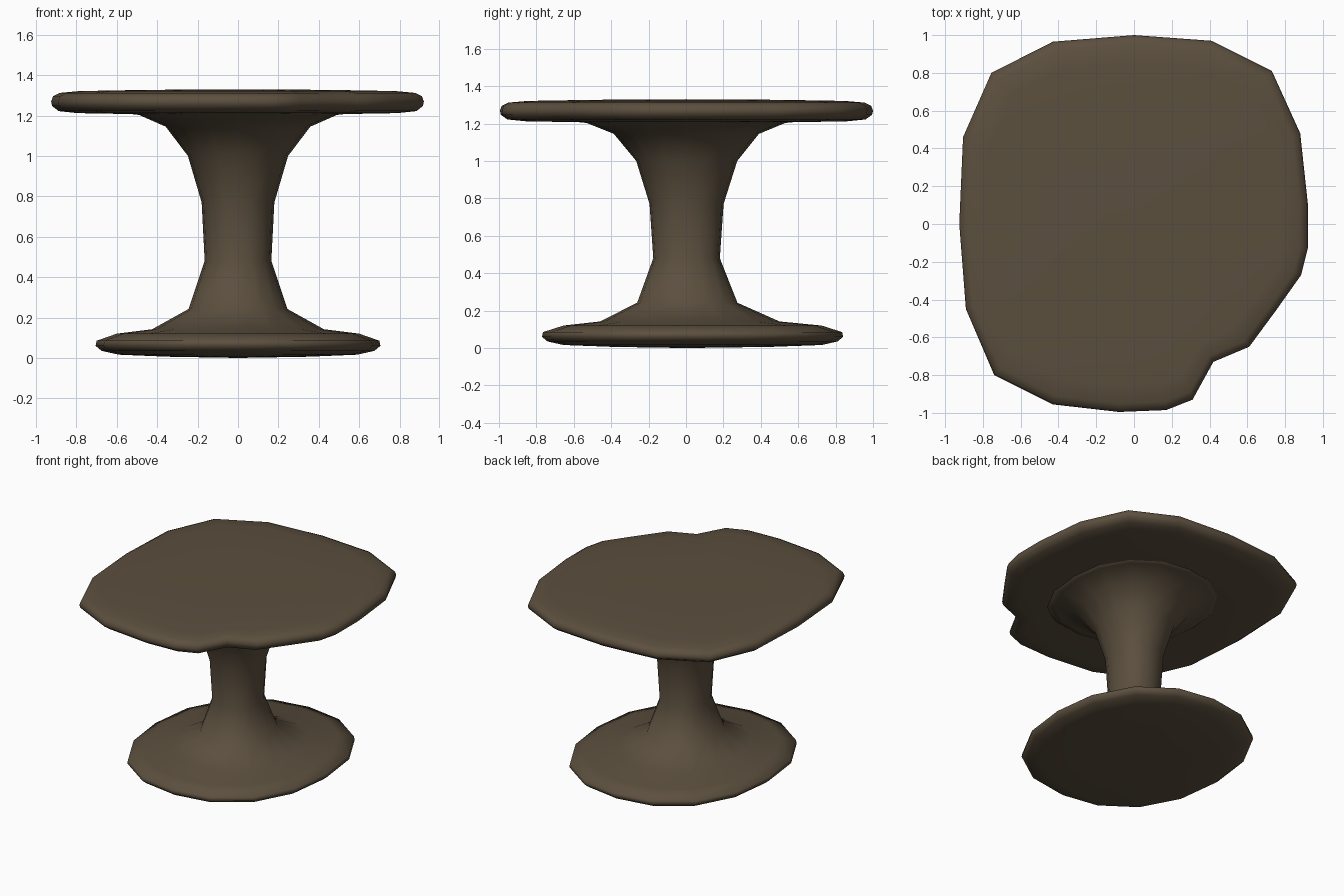
import bpy, bmesh, math

wood = bpy.data.materials.new("dark brown wood")
wood.diffuse_color = (0.105, 0.078, 0.048, 1)


def loft(name, rings, z_bottom, z_top):
    """Skin a stack of equal-count rings and close both ends with fans."""
    bm = bmesh.new()
    loops = [[bm.verts.new(p) for p in r] for r in rings]
    n = len(loops[0])
    for a, b in zip(loops, loops[1:]):
        for i in range(n):
            j = (i + 1) % n
            bm.faces.new((a[i], a[j], b[j], b[i]))
    for loop, z in ((loops[0], z_bottom), (loops[-1], z_top)):
        c = bm.verts.new((0, 0, z))
        for i in range(n):
            bm.faces.new((loop[i], loop[(i + 1) % n], c))
    bmesh.ops.recalc_face_normals(bm, faces=bm.faces)
    for f in bm.faces:
        f.smooth = True
    me = bpy.data.meshes.new(name)
    bm.to_mesh(me)
    bm.free()
    me.materials.append(wood)
    ob = bpy.data.objects.new(name, me)
    bpy.context.collection.objects.link(ob)
    return ob


def oval(rx, ry, cy, z, power, n=16):
    """Rounded oval ring (superellipse)."""
    pts = []
    for i in range(n):
        a = 2 * math.pi * i / n
        c, s = math.cos(a), math.sin(a)
        k = (abs(c) ** power + abs(s) ** power) ** (-1 / power)
        pts.append((rx * c * k, cy + ry * s * k, z))
    return pts


# Pedestal: foot disc, narrow stem and flared neck (rx, ry, centre y, z)
profile = [
    (0.35, 0.42, 0.03, 0.006), (0.59, 0.69, 0.035, 0.016),
    (0.675, 0.775, 0.035, 0.035), (0.705, 0.805, 0.035, 0.06),
    (0.70, 0.80, 0.035, 0.085), (0.60, 0.69, 0.035, 0.12),
    (0.425, 0.48, 0.02, 0.142), (0.245, 0.268, 0.007, 0.242),
    (0.165, 0.178, 0.003, 0.48), (0.18, 0.198, 0.003, 0.77),
    (0.248, 0.27, 0.004, 1.0), (0.358, 0.388, 0.002, 1.145),
    (0.49, 0.53, 0.0, 1.203), (0.60, 0.65, 0.0, 1.215),
]
loft("pedestal", [oval(*p, 2.25) for p in profile], 0.0, 1.22)

# Table top: oval outline with a bite out of the front right corner
outline = [
    (0.92, 0.11), (0.88, 0.48), (0.73, 0.81), (0.41, 0.97), (0, 1),
    (-0.43, 0.965), (-0.755, 0.80), (-0.905, 0.46), (-0.925, 0),
    (-0.89, -0.45), (-0.74, -0.80), (-0.43, -0.955), (-0.08, -0.995),
    (0.17, -0.985), (0.31, -0.93), (0.42, -0.73), (0.61, -0.65),
    (0.75, -0.46), (0.885, -0.27), (0.92, -0.13),
]
edge = [
    (0.50, 1.206), (0.86, 1.212), (0.96, 1.222), (0.995, 1.247),
    (1.0, 1.27), (0.99, 1.295), (0.955, 1.312), (0.85, 1.321), (0.50, 1.327),
]
loft("table_top", [[(x * s, y * s, z) for x, y in outline] for s, z in edge],
     1.206, 1.33)
